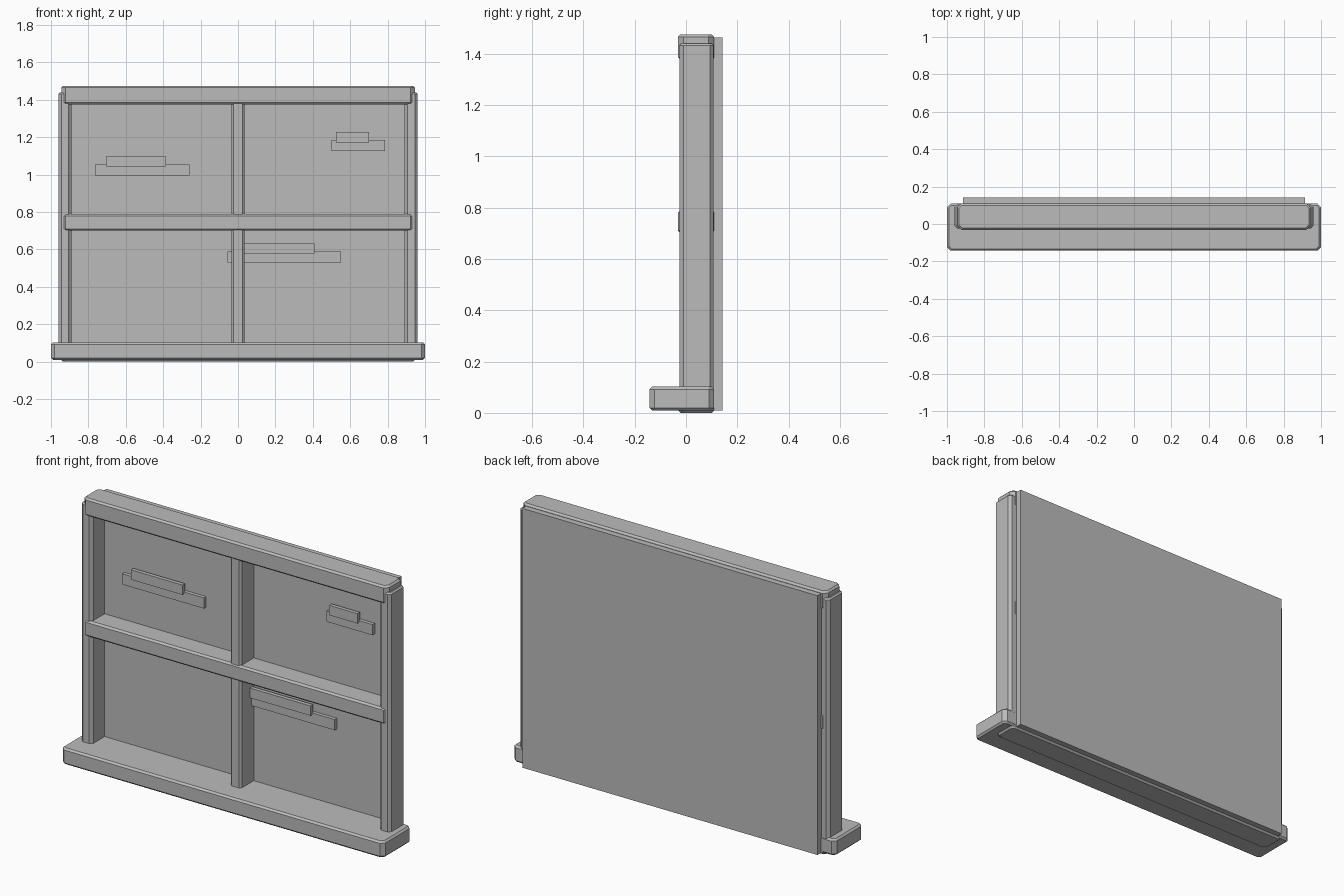
import bpy
import bmesh

old = bpy.data.objects.get("Cube")
if old:
    bpy.data.objects.remove(old, do_unlink=True)


def make_material(name, color):
    mat = bpy.data.materials.new(name)
    mat.use_nodes = True
    mat.diffuse_color = color
    mat.node_tree.nodes["Principled BSDF"].inputs["Base Color"].default_value = color
    return mat


GREY = make_material("plain grey", (0.5, 0.5, 0.5, 1))


def block(name, x, y, z, corner=0, rim=0):
    """Box from ranges; corner chamfers upright edges, rim the level ones."""
    bm = bmesh.new()
    bmesh.ops.create_cube(bm, size=1)
    for v in bm.verts:
        for axis, (low, high) in enumerate((x, y, z)):
            v.co[axis] = high if v.co[axis] > 0 else low
    if corner:
        upright = [e for e in bm.edges
                   if abs(e.verts[0].co.z - e.verts[1].co.z) > 0.001]
        bmesh.ops.bevel(bm, geom=upright, offset=corner, segments=1,
                        affect='EDGES')
    if rim:
        level = [e for e in bm.edges
                 if abs(e.verts[0].co.z - e.verts[1].co.z) < 0.001]
        bmesh.ops.bevel(bm, geom=level, offset=rim, segments=1,
                        affect='EDGES')
    bmesh.ops.recalc_face_normals(bm, faces=bm.faces)
    mesh = bpy.data.meshes.new(name)
    bm.to_mesh(mesh)
    bm.free()
    mesh.materials.append(GREY)
    obj = bpy.data.objects.new(name, mesh)
    bpy.context.collection.objects.link(obj)
    return obj


# Upright frame members
POST_Y = (-0.025, 0.108)
for side, x in (("right", (-0.96, -0.89)), ("left", (0.89, 0.96))):
    block(side + "_post", x, POST_Y, (0.02, 1.44), 0.015, 0.008)
block("centre_post", (-0.035, 0.035), POST_Y, (0.02, 1.44), 0.012, 0.008)

# Level frame members
for name, z in (("top_rail", (1.375, 1.475)),
                ("middle_rail", (0.7, 0.79)),
                ("bottom_rail", (0, 0.09))):
    block(name, (-0.945, 0.945), (-0.031, 0.11), z, 0.022, 0.01)

# Projecting sill
block("sill", (-1, 1), (-0.143, 0.11), (0.01, 0.102), 0.02, 0.01)

# Pane behind the frame
block("glass_pane", (-0.915, 0.915), (0.09, 0.143), (0.01, 1.463))

# Stepped pairs of bars on the pane: lower range, upper range, base height
GLINTS = (
    ("upper_right", (-0.765, -0.26), (-0.705, -0.385), 0.995),
    ("upper_left", (0.5, 0.785), (0.525, 0.7), 1.125),
    ("lower_left", (-0.055, 0.55), (0, 0.41), 0.53),
)
for name, low, high, z in GLINTS:
    block(name + "_glint_low", low, (0.07, 0.092), (z, z + 0.06))
    block(name + "_glint_high", high, (0.058, 0.08), (z + 0.048, z + 0.103))
